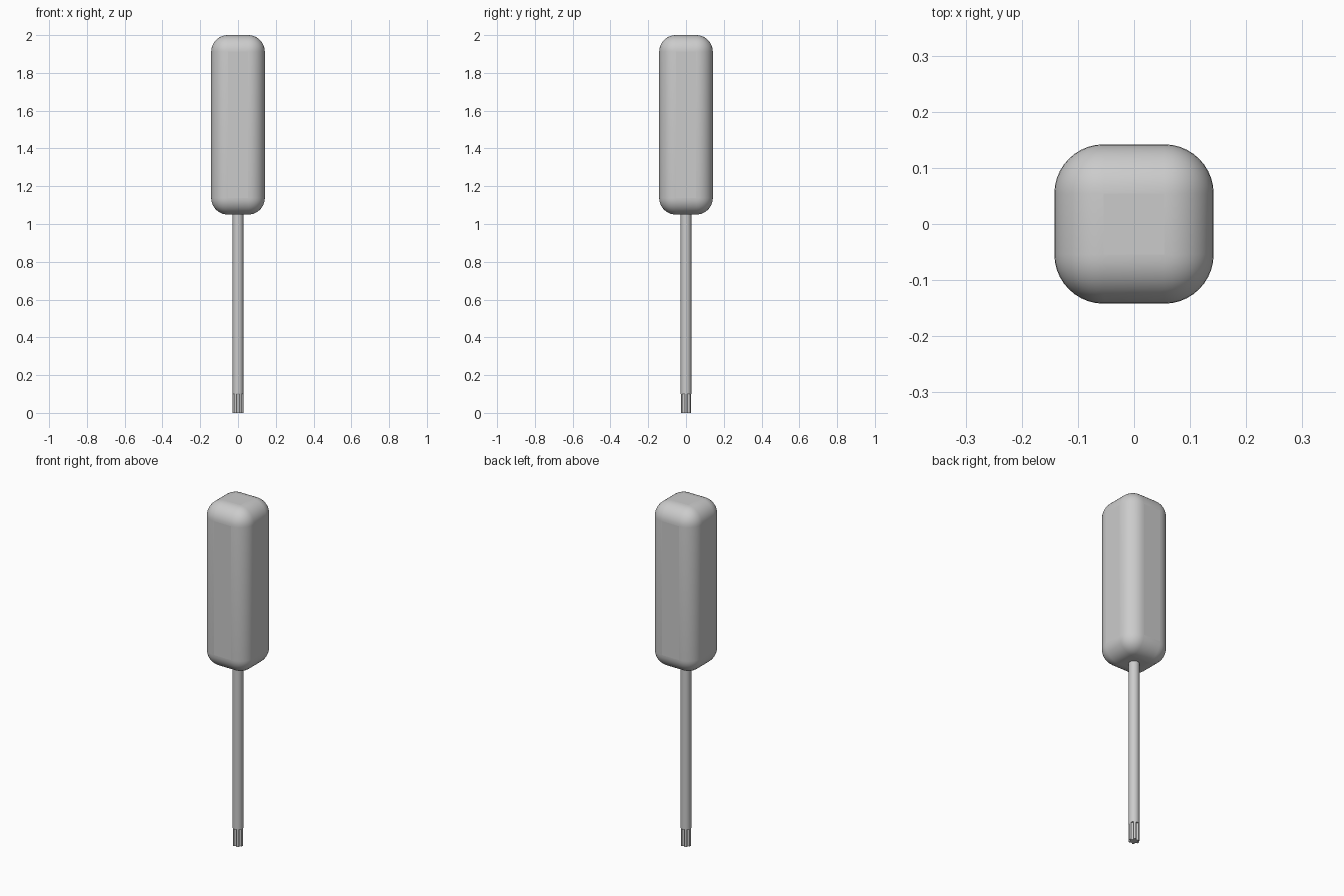
import bpy, bmesh, math

cube = bpy.data.objects.get("Cube")
if cube:
    bpy.data.objects.remove(cube, do_unlink=True)

grey = bpy.data.materials.new("light_grey")
grey.use_nodes = True
colour = (0.6, 0.6, 0.6, 1)
grey.diffuse_color = colour
grey.node_tree.nodes["Principled BSDF"].inputs["Base Color"].default_value = colour


def finish(obj, name, angle=30):
    obj.name = name
    obj.data.materials.append(grey)
    bpy.ops.object.select_all(action='DESELECT')
    obj.select_set(True)
    bpy.context.view_layer.objects.active = obj
    bpy.ops.object.shade_smooth_by_angle(angle=math.radians(angle))


# Handle: square bar with generously rounded edges
HALF, BOTTOM, TOP = 0.142, 1.05, 2.0
bpy.ops.mesh.primitive_cube_add(size=1, location=(0, 0, (BOTTOM + TOP) / 2))
handle = bpy.context.object
handle.scale = (2 * HALF, 2 * HALF, TOP - BOTTOM)
bpy.ops.object.transform_apply(location=False, rotation=False, scale=True)
bevel = handle.modifiers.new("rounding", 'BEVEL')
bevel.width = 0.088
bevel.segments = 10
finish(handle, "handle", 40)

# Shaft: plain round rod running into the handle
RADIUS, TIP = 0.028, 0.1
bpy.ops.mesh.primitive_cylinder_add(vertices=48, radius=RADIUS, depth=1.1 - TIP,
                                    location=(0, 0, (1.1 + TIP) / 2))
finish(bpy.context.object, "shaft")

# Tip: six-lobed bit with round grooves, extruded from its profile
GROOVE, LOBES = 0.008, 6
half_angle = 2 * math.asin(GROOVE / (2 * RADIUS))
pitch = 2 * math.pi / LOBES
bm = bmesh.new()
ring = []
for k in range(LOBES):
    centre = (k + 0.5) * pitch
    cx, cy = RADIUS * math.cos(centre), RADIUS * math.sin(centre)
    # Groove arc, bulging towards the axis
    sweep = math.pi / 2 - half_angle / 2
    for i in range(9):
        a = centre + math.pi + sweep * (1 - i / 4)
        ring.append((cx + GROOVE * math.cos(a), cy + GROOVE * math.sin(a)))
    # Outer face of the lobe
    for i in range(1, 6):
        a = centre + half_angle + (pitch - 2 * half_angle) * i / 6
        ring.append((RADIUS * math.cos(a), RADIUS * math.sin(a)))
face = bm.faces.new([bm.verts.new((x, y, 0)) for x, y in ring])
extruded = bmesh.ops.extrude_face_region(bm, geom=[face], use_keep_orig=True)
for v in extruded["geom"]:
    if isinstance(v, bmesh.types.BMVert):
        v.co.z = TIP
bmesh.ops.recalc_face_normals(bm, faces=bm.faces)
mesh = bpy.data.meshes.new("bit_tip")
bm.to_mesh(mesh)
bm.free()
tip = bpy.data.objects.new("bit_tip", mesh)
bpy.context.collection.objects.link(tip)
finish(tip, "bit_tip")
